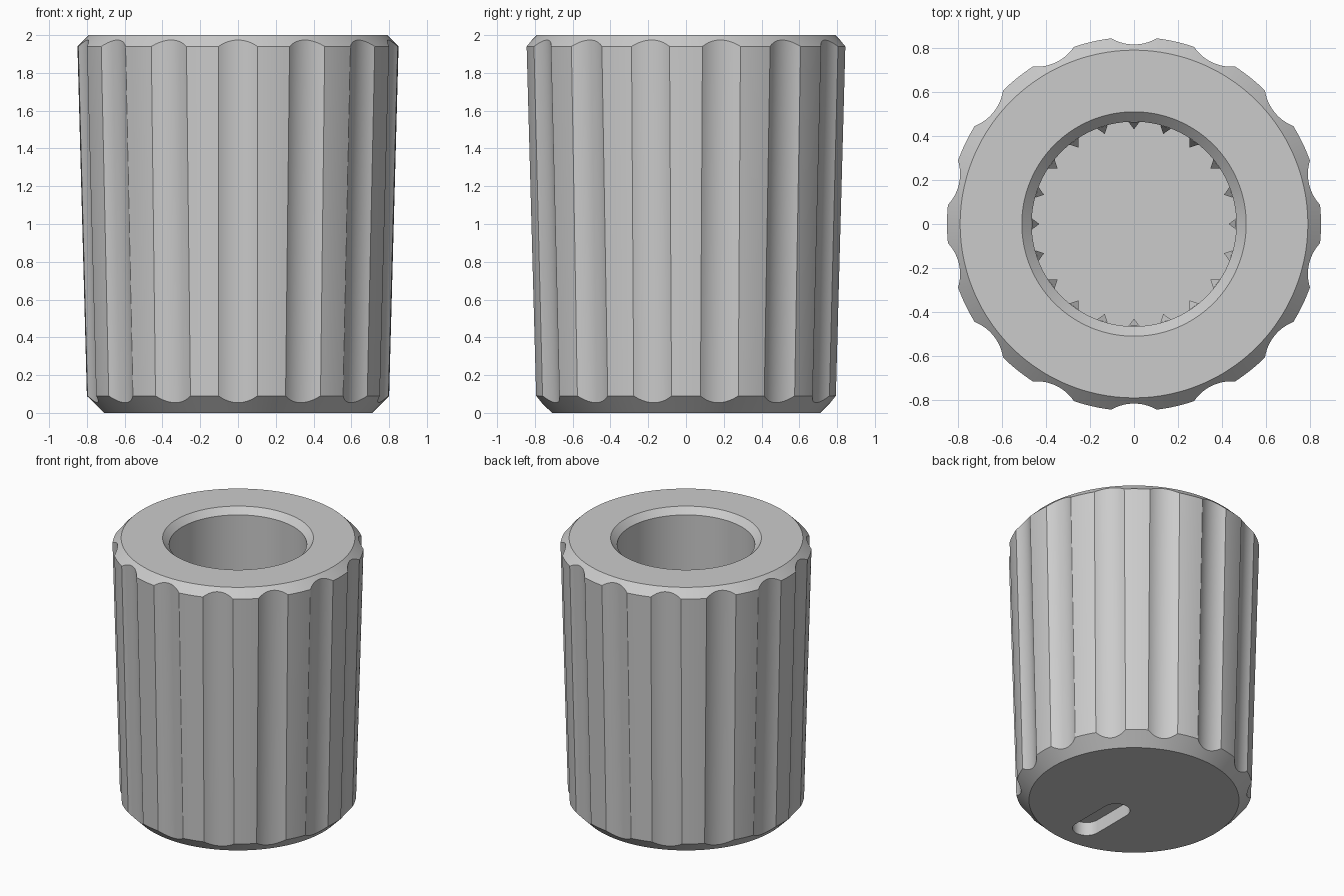
import bpy, bmesh
from math import pi, sin, cos, acos, sqrt

if "Cube" in bpy.data.objects:
    bpy.data.objects.remove(bpy.data.objects["Cube"], do_unlink=True)

FLUTES, TEETH = 14, 20
FLUTE_R, FLUTE_DEPTH = 0.2, 0.035
LOW, HIGH = 0.09, 1.94          # ends of the tapered grip
BORE_R, BORE_FLOOR = 0.465, 0.4

grey = bpy.data.materials.new("plain grey")
grey.use_nodes = True
grey.diffuse_color = (0.6, 0.6, 0.6, 1)
grey.node_tree.nodes["Principled BSDF"].inputs["Base Color"].default_value = (0.6, 0.6, 0.6, 1)


def add_object(name, bm):
    bmesh.ops.recalc_face_normals(bm, faces=bm.faces)
    mesh = bpy.data.meshes.new(name)
    bm.to_mesh(mesh)
    bm.free()
    mesh.materials.append(grey)
    obj = bpy.data.objects.new(name, mesh)
    bpy.context.collection.objects.link(obj)
    return obj


def select_only(obj):
    bpy.ops.object.select_all(action='DESELECT')
    obj.select_set(True)
    bpy.context.view_layer.objects.active = obj


def grip_radius(z):
    return 0.8 + 0.05 * (z - LOW) / (HIGH - LOW)


def flute_half_angle(z):
    r = grip_radius(z)
    d = r - FLUTE_DEPTH + FLUTE_R
    return acos((r * r + d * d - FLUTE_R ** 2) / (2 * r * d))


def edge_point(angle, z_edge, side):
    """Where a flute runs out into the 45 degree chamfer above or below the grip."""
    z, r = z_edge, grip_radius(z_edge)
    for _ in range(12):
        d = grip_radius(z) - FLUTE_DEPTH + FLUTE_R
        r = d * cos(angle) - sqrt(FLUTE_R ** 2 - (d * sin(angle)) ** 2)
        z = z_edge + side * (grip_radius(z_edge) - r)
    return r, z


def grip_ring(z_edge, side):
    """Fluted outline: a list of (angle, radius, height)."""
    beta, half, out = flute_half_angle(z_edge), pi / FLUTES, []
    for i in range(FLUTES):
        mid = pi / 2 + i * 2 * half
        for k in range(13):
            a = beta * (k / 6 - 1)
            out.append((mid + a, *edge_point(a, z_edge, side)))
        for k in range(1, 6):
            a = beta + (2 * half - 2 * beta) * k / 6
            out.append((mid + a, grip_radius(z_edge), z_edge))
    return out


# Knob body: fluted grip with chamfered ends and a blind bore
low, high = grip_ring(LOW, -1), grip_ring(HIGH, 1)


def plain_ring(source, r, z):
    return [(a, r, z) for a, _, _ in source]


rings = [plain_ring(low, 0.71, 0), low, high, plain_ring(high, 0.79, 2),
         plain_ring(high, 0.51, 2), plain_ring(high, BORE_R, 1.955),
         plain_ring(high, BORE_R, BORE_FLOOR)]
bm = bmesh.new()
loops = [[bm.verts.new((r * cos(a), r * sin(a), z)) for a, r, z in ring] for ring in rings]
count = len(low)
for lower, upper in zip(loops, loops[1:]):
    for i in range(count):
        j = (i + 1) % count
        bm.faces.new((lower[i], lower[j], upper[j], upper[i]))
bm.faces.new(loops[0])
bm.faces.new(loops[-1])
body = add_object("knob_body", bm)

# Rounded pointer slot cut into the underside
bm = bmesh.new()
outline = []
for end, start in ((1, 0), (-1, pi)):
    for k in range(17):
        a = start + pi * k / 16
        outline.append(bm.verts.new((0.095 * cos(a), -0.344 + end * 0.155 + 0.095 * sin(a), -0.1)))
face = bm.faces.new(outline)
top = bmesh.ops.extrude_face_region(bm, geom=[face])["geom"]
bmesh.ops.translate(bm, vec=(0, 0, 0.2),
                    verts=[v for v in top if isinstance(v, bmesh.types.BMVert)])
cutter = add_object("slot_cutter", bm)
cutter.hide_render = True
cut = body.modifiers.new("slot", 'BOOLEAN')
cut.operation, cut.solver, cut.object = 'DIFFERENCE', 'EXACT', cutter
select_only(body)
bpy.ops.object.modifier_apply(modifier=cut.name)
bpy.data.objects.remove(cutter, do_unlink=True)
bpy.ops.object.shade_smooth_by_angle(angle=pi / 7)

# Gripping teeth inside the bore: triangular ribs with sloped tops
bm = bmesh.new()
for i in range(TEETH):
    a = 2 * pi * i / TEETH
    spread = 0.055

    def corner(r, da, z):
        return bm.verts.new((r * cos(a + da), r * sin(a + da), z))

    base = [corner(BORE_R, -spread, BORE_FLOOR), corner(0.43, 0, BORE_FLOOR),
            corner(BORE_R, spread, BORE_FLOOR)]
    tip = [corner(BORE_R, -spread, 1.2), corner(0.43, 0, 1.12), corner(BORE_R, spread, 1.2)]
    bm.faces.new(base)
    bm.faces.new(tip)
    for k in range(3):
        m = (k + 1) % 3
        bm.faces.new((base[k], base[m], tip[m], tip[k]))
add_object("bore_teeth", bm)
